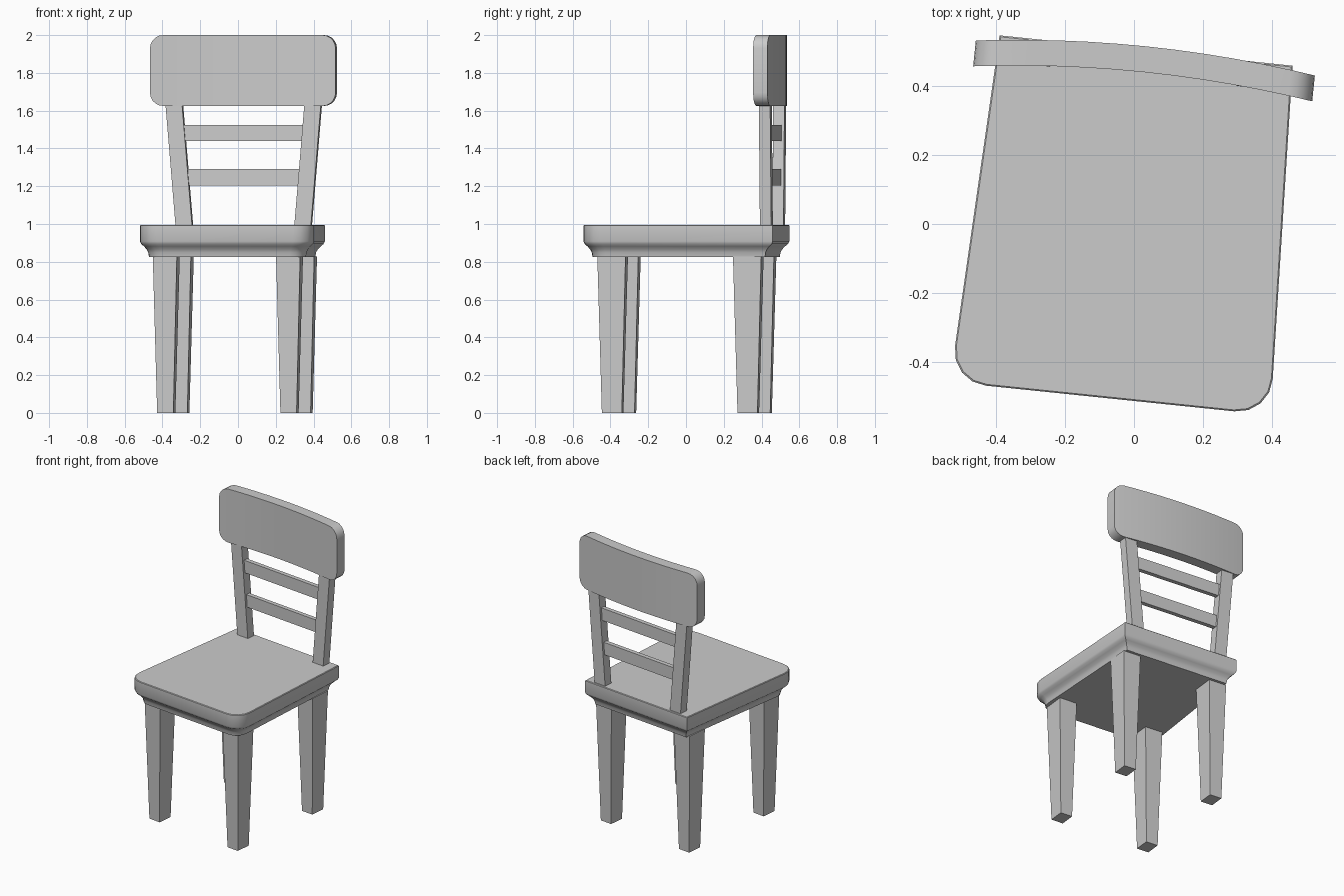
import bpy, bmesh, math
from mathutils import Matrix, Vector

cube = bpy.data.objects.get("Cube")
if cube:
    bpy.data.objects.remove(cube, do_unlink=True)

# One plain grey for the whole chair
grey = bpy.data.materials.new("plain grey")
grey.use_nodes = True
COL = (0.6, 0.6, 0.6, 1)
grey.diffuse_color = COL
grey.node_tree.nodes["Principled BSDF"].inputs["Base Color"].default_value = COL

# The chair stands slightly turned about z
PLACE = Matrix.Translation((-0.017, -0.0015, 0)) @ Matrix.Rotation(math.radians(-5.9), 4, 'Z')


def loft(name, rings):
    """Skin a list of equal-length closed rings and cap both ends."""
    bm = bmesh.new()
    loops = [[bm.verts.new(p) for p in ring] for ring in rings]
    n = len(loops[0])
    for a, b in zip(loops, loops[1:]):
        for i in range(n):
            j = (i + 1) % n
            bm.faces.new((a[i], a[j], b[j], b[i]))
    bm.faces.new(loops[0][::-1])
    bm.faces.new(loops[-1])
    bmesh.ops.recalc_face_normals(bm, faces=bm.faces[:])
    bm.transform(PLACE)
    mesh = bpy.data.meshes.new(name)
    bm.to_mesh(mesh)
    bm.free()
    mesh.materials.append(grey)
    ob = bpy.data.objects.new(name, mesh)
    bpy.context.collection.objects.link(ob)
    bpy.ops.object.select_all(action='DESELECT')
    ob.select_set(True)
    bpy.context.view_layer.objects.active = ob
    bpy.ops.object.shade_smooth_by_angle(angle=math.radians(35))
    return ob


def rect(cx, cy, z, w, d):
    """Horizontal rectangular ring."""
    return [(cx + sx * w / 2, cy + sy * d / 2, z)
            for sx, sy in ((-1, -1), (1, -1), (1, 1), (-1, 1))]


def seat_ring(inset, z):
    """Tapered seat outline with rounded front corners."""
    front, back, depth = 0.467 - inset, 0.427 - inset, 0.507 - inset
    r = 0.105 - inset * 0.5
    side = Vector((back - front, 2 * depth)).normalized()
    right = []
    for k in range(5):
        a = math.radians(22.5 * k)
        p = (Vector((front, -depth)) + Vector((-1, 0)) * r * (1 - math.sin(a))
             + side * r * (1 - math.cos(a)))
        right.append((p.x, p.y, z))
    right.append((back, depth, z))
    return right + [(-x, y, z) for x, y, z in reversed(right)]


# Seat: upright rim over a coved underside
profile = [(0.046, 0.825), (0.042, 0.85), (0.034, 0.866), (0.02, 0.882),
           (0.006, 0.894), (0, 0.908), (0, 0.991), (0.004, 0.995)]
loft("seat", [seat_ring(d, z) for d, z in profile])

# Legs and back posts, left and right
for side, s in (("left", 1), ("right", -1)):
    for end, y in (("front", -0.355), ("back", 0.367)):
        loft(f"{end}_leg_{side}", [rect(s * 0.328, y, 0, 0.086, 0.106),
                                   rect(s * 0.328, y, 0.828, 0.128, 0.15)])
    loft(f"back_post_{side}", [rect(s * 0.316, 0.462, 0.99, 0.088, 0.06),
                               rect(s * 0.371, 0.462, 1.65, 0.088, 0.06)])

# Two rungs between the posts
for name, z, half in (("lower_rung", 1.247, 0.325), ("upper_rung", 1.482, 0.345)):
    loft(name, [rect(0, 0.462, z + dz, 2 * half, 0.03) for dz in (-0.043, 0.043)])

# Curved top rail with rounded corners
HALF, R, MID, TALL = 0.494, 0.07, 1.8125, 0.1875
arc = [math.radians(18 * k) for k in range(6)]
stations = [(HALF - R + R * math.sin(a), TALL - R + R * math.cos(a)) for a in arc]
stations = [(x, TALL) for x in (0, 0.085, 0.17, 0.255, 0.34)] + stations
stations = [(-x, h) for x, h in stations[:0:-1]] + stations
rings = []
for x, h in stations:
    y = 0.444 - 0.034 * (x / HALF) ** 2
    rings.append([(x, y, MID - h), (x, y + 0.075, MID - h),
                  (x, y + 0.075, MID + h), (x, y, MID + h)])
loft("top_rail", rings)
